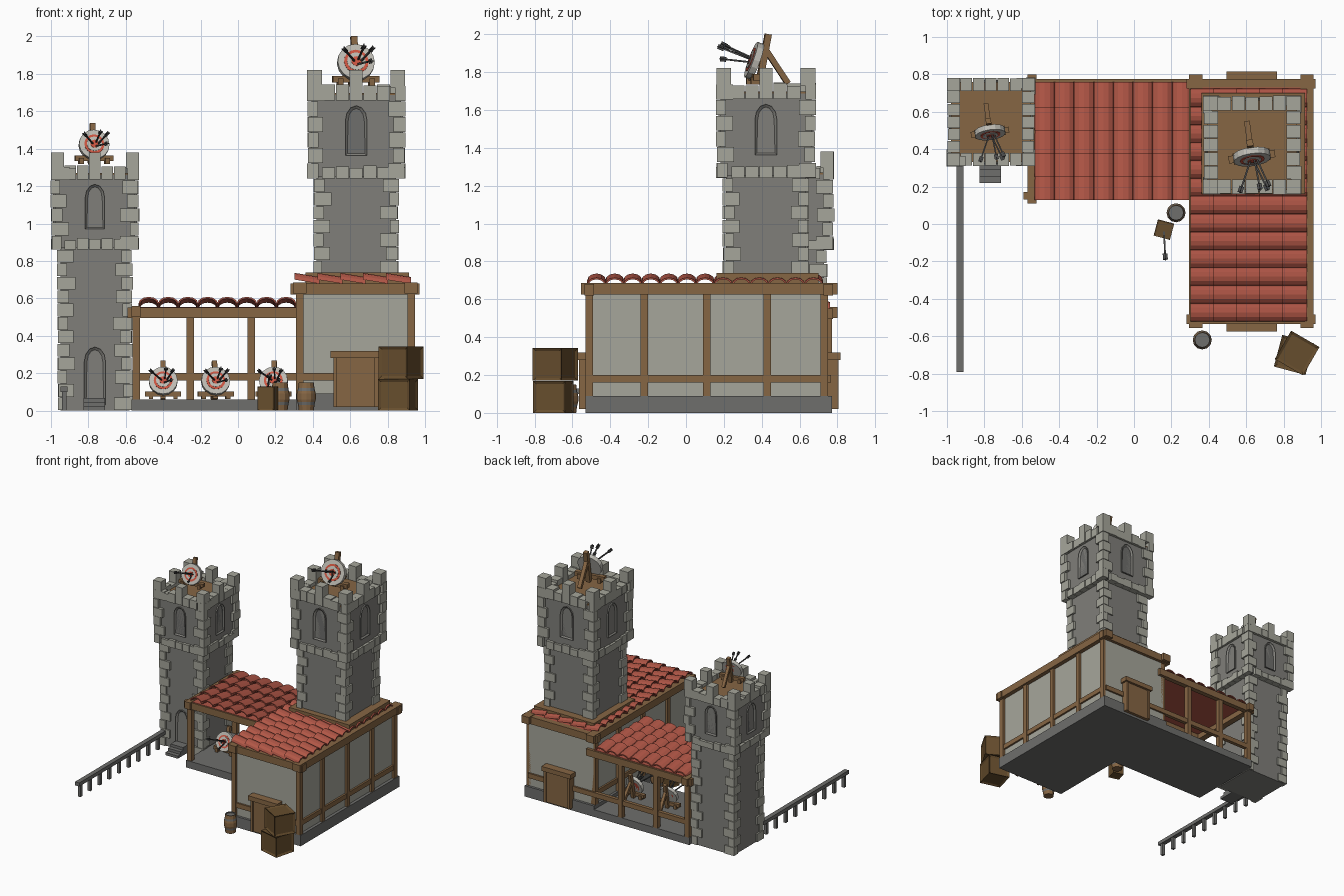
import bpy, bmesh, math, random
from mathutils import Matrix, Vector

if "Cube" in bpy.data.objects:
    bpy.data.objects.remove(bpy.data.objects["Cube"])
random.seed(4)

def srgb(r, g, b):
    return tuple(((c / 255 + 0.055) / 1.055) ** 2.4 for c in (r, g, b)) + (1,)

MATS = {}
for n, c in {"light_stone": (166, 166, 155), "dark_stone": (128, 127, 122), "base_stone": (110, 110, 108),
             "wood": (134, 102, 68), "crate_wood": (102, 77, 45), "roof_red": (176, 86, 70),
             "target_white": (190, 188, 180), "target_red": (205, 85, 65), "iron": (72, 72, 72)}.items():
    MATS[n] = bpy.data.materials.new(n)
    MATS[n].diffuse_color = srgb(*c)

def finish(name, bm, *mats):
    bmesh.ops.recalc_face_normals(bm, faces=bm.faces[:])
    me = bpy.data.meshes.new(name)
    bm.to_mesh(me)
    bm.free()
    for m in mats:
        me.materials.append(MATS[m])
    ob = bpy.data.objects.new(name, me)
    bpy.context.collection.objects.link(ob)
    return ob

def box(bm, x0, x1, y0, y1, z0, z1, M=Matrix()):
    S = Matrix.Diagonal((abs(x1 - x0), abs(y1 - y0), abs(z1 - z0), 1))
    T = Matrix.Translation(((x0 + x1) / 2, (y0 + y1) / 2, (z0 + z1) / 2))
    return bmesh.ops.create_cube(bm, size=1, matrix=M @ T @ S)

def boxes(name, mat, items, M=Matrix()):
    bm = bmesh.new()
    for b in items:
        box(bm, *b, M)
    return finish(name, bm, mat)

def rod(bm, p, q, w, M=Matrix()):
    p, q = Vector(p), Vector(q)
    R = (q - p).to_track_quat('Z', 'Y').to_matrix().to_4x4()
    box(bm, -w / 2, w / 2, -w / 2, w / 2, 0, (q - p).length, M @ Matrix.Translation(p) @ R)

def arch(name, M, w, z0, z1, y):
    """Arched opening: raised frame with a sunken panel, facing local -y."""
    bm = bmesh.new()
    r = w / 2
    pts = [(-r, z0), (r, z0)] + [(r * math.cos(a * math.pi / 6), z1 - 1.4 * r + 1.4 * r * math.sin(a * math.pi / 6))
                                 for a in range(7)]
    f = bm.faces.new([bm.verts.new((x, y, z)) for x, z in pts])
    g = bmesh.ops.extrude_face_region(bm, geom=[f])
    cap = [e for e in g["geom"] if isinstance(e, bmesh.types.BMFace)][0]
    bmesh.ops.translate(bm, verts=cap.verts[:], vec=(0, -0.014, 0))
    bm.normal_update()
    if cap.normal.y > 0:
        cap.normal_flip()
    bmesh.ops.inset_individual(bm, faces=[cap], thickness=w * 0.13, depth=-0.011)
    cap.material_index = 1
    bm.transform(M)
    finish(name, bm, "dark_stone", "base_stone")

def quoins(bm, H, z0, z1, n, M):
    h = (z1 - z0) / n
    for i in range(n):
        for j, (sx, sy) in enumerate(((1, 1), (-1, 1), (-1, -1), (1, -1))):
            a, b = (0.09, 0.055) if (i + j) % 2 else (0.055, 0.09)
            a += random.uniform(-.01, .01)
            o = H + random.uniform(-.005, .003)
            box(bm, sx * o, sx * (o - a), sy * o, sy * (o - b), z0 + i * h + .002, z0 + (i + 1) * h - .002, M)

def tower(name, x, y, H, z0, zm, zt):
    k = H / 0.235
    C = Matrix.Translation((x, y, 0))
    hs, low, floor = H - 0.035, zt - 0.075 * k, zt - 0.11 * k
    s, u = hs - 0.015, H - 0.022
    boxes(name + "_walls", "dark_stone", [(-s, s, -s, s, z0, zm + .02), (-u, u, -u, u, zm + .01, floor - .01)], C)
    boxes(name + "_floor", "wood", [(-u, u, -u, u, floor - .012, floor)], C)
    bm = bmesh.new()
    quoins(bm, hs, z0, zm, round((zm - z0) / .072), C)
    quoins(bm, H, zm, low, 6, C)
    t, e = 0.07 * k, H - 0.07 * k
    for r in range(4):
        R = C @ Matrix.Rotation(r * math.pi / 2, 4, 'Z')
        box(bm, -H, -e, -H, -e, low - .01, zt, R)                    # corner merlon
        for i in range(5):                                           # parapet and base band stones
            a, b = -e + i * e * .4, -e + (i + 1) * e * .4
            o = H + random.uniform(-.006, .002)
            box(bm, a + .002, b - .002, -o, -e, low - .07 * k, zt if i == 2 else low + random.uniform(-.012, .008), R)
            box(bm, a + .002, b - .002, -o, -e, zm, zm + .055 * k + random.uniform(-.008, .008), R)
        arch(name + "_window", R, 0.105 * k, zm + .11 * k, zm + .35 * k, -u + .003)
    finish(name + "_stones", bm, "light_stone")
    return C, s

def tiles(name, x0, y0, rows, pitch, cols, length, z, M):
    """Arched tiles: rows across local x, running along local y, lifted at the -y end."""
    bm = bmesh.new()
    n = 6
    for r in range(rows):
        for c in range(cols):
            ring = []
            for yy, up in ((y0 + c * length - .012, .022), (y0 + (c + 1) * length, .0)):
                for th in (0, .009):
                    ring.append([bm.verts.new((x0 + (r + .5) * pitch - (pitch * .52 - th) * math.cos(math.pi * i / n), yy,
                                               z + up + (.036 - th) * math.sin(math.pi * i / n))) for i in range(n + 1)])
            fo, fi, bo, bi = ring
            for i in range(n):
                for p, q in ((fo, bo), (bi, fi), (fi, fo), (bo, bi)):
                    bm.faces.new((p[i], p[i + 1], q[i + 1], q[i]))
            for i in (0, n):
                bm.faces.new((fo[i], bo[i], bi[i], fi[i]))
    bm.transform(M)
    finish(name, bm, "roof_red")

def arrow(bm, p, q, s, M):
    rod(bm, p, q, .009, M)
    p, q = Vector(p), Vector(q)
    R = (q - p).to_track_quat('Z', 'Y').to_matrix().to_4x4()
    T = M @ Matrix.Translation(q) @ R
    box(bm, -.013, .013, -.002, .002, -.035, 0, T)
    box(bm, -.002, .002, -.013, .013, -.035, 0, T)

def target(name, x, y, z, s, rot):
    M = Matrix.Translation((x, y, z)) @ Matrix.Rotation(math.radians(rot), 4, 'Z') @ Matrix.Scale(s, 4)
    D = M @ Matrix.Rotation(math.radians(-20), 4, 'X') @ Matrix.Rotation(math.pi / 2, 4, 'X')
    bm = bmesh.new()
    for i, (r, d) in enumerate(((.1, .018), (.066, .021), (.05, .024), (.027, .027))):   # rings
        old = set(bm.faces)
        bmesh.ops.create_cone(bm, cap_ends=True, segments=16, radius1=r, radius2=r, depth=d + .018,
                              matrix=D @ Matrix.Translation((0, 0, (d - .018) / 2)))
        for f in set(bm.faces) - old:
            f.material_index = i % 2
    finish(name + "_disc", bm, "target_white", "target_red")
    bm = bmesh.new()
    rod(bm, (0, .025, -.125), (0, .075, .14), .035, M)
    rod(bm, (0, .06, .06), (0, .18, -.12), .03, M)
    box(bm, -.125, .125, -.02, .02, -.105, -.07, M)
    for sx in (-1, 1):
        box(bm, sx * .07, sx * .1, -.03, .03, -.125, -.085, M)
    finish(name + "_stand", bm, "wood")
    bm = bmesh.new()
    for p, q in (((0, 0, 0), (-.09, -.18, .075)), ((.01, 0, .01), (.02, -.18, .09)),
                 ((.02, 0, 0), (.07, -.17, .08)), ((0, 0, -.01), (.06, -.19, .01))):
        arrow(bm, p, q, s, M)
    finish(name + "_arrows", bm, "iron")

def crate(name, x, y, z, s, rot, h):
    bm = bmesh.new()
    box(bm, -s / 2, s / 2, -s / 2, s / 2, 0, h)
    bm.normal_update()
    bmesh.ops.inset_individual(bm, faces=bm.faces[:], thickness=s * .12, depth=-s * .05)
    bm.transform(Matrix.Translation((x, y, z)) @ Matrix.Rotation(math.radians(rot), 4, 'Z'))
    finish(name, bm, "crate_wood")

def barrel(name, x, y):
    bm = bmesh.new()
    prof = [(0, .0), (.04, 0), (.044, .03), (.047, .045), (.051, .06), (.051, .09), (.047, .105), (.044, .12),
            (.04, .15), (.034, .15), (.034, .142), (0, .142)]
    vs = [bm.verts.new((r, 0, z)) for r, z in prof]
    es = [bm.edges.new(p) for p in zip(vs, vs[1:])]
    bmesh.ops.spin(bm, geom=vs + es, cent=(0, 0, 0), axis=(0, 0, 1), angle=2 * math.pi, steps=12)
    bmesh.ops.remove_doubles(bm, verts=bm.verts[:], dist=.0005)
    for f in bm.faces:
        zc = f.calc_center_median().z
        f.material_index = 1 if .03 < zc < .045 or .105 < zc < .12 or zc > .14 else 0
    bm.transform(Matrix.Translation((x, y, 0)))
    finish(name, bm, "wood", "base_stone")

# Towers with door and steps
C, s = tower("left_tower", -.765, .545, .235, 0, .86, 1.38)
arch("left_tower_door", C, .115, .03, .34, -s + .003)
boxes("door_steps", "base_stone", [(-.825, -.71, .22 + .035 * i, .37, 0, .022 * (i + 1)) for i in range(3)])
tower("right_tower", .632, .422, .262, .73, 1.24, 1.82)
boxes("right_tower_footing", "wood", [(.36, .915, .16, .70, .66, .738)])

# Foundations
boxes("house_foundation", "base_stone", [(.31, .95, -.53, .77, 0, .09)])
boxes("porch_foundation", "base_stone", [(-.57, .32, .13, .77, 0, .06)])

# House walls and timber frame
boxes("house_walls", "light_stone", [(.33, .925, -.51, .75, .08, .655)])
fr = []
for y in (-.51, -.22, .11, .43, .73):
    for x in (.33, .925):
        fr.append((x - .02, x + .02, y - .02, y + .02, .09, .64))
for x0, x1 in ((.315, .345), (.91, .94)):
    fr.append((x0, x1, -.51, .73, .16, .20))
    fr.append((x0 - .02, x1 + .02, -.555, .80, .625, .685))
for y0, y1 in ((-.525, -.495), (.735, .765)):
    fr.append((.33, .925, y0, y1, .16, .20))
    fr.append((.28, .97, y0 - .01, y1 + .01, .62, .68))
boxes("house_frame", "wood", fr)
for n, a in (("front", 1), ("back", -1)):
    y = -.51 if a > 0 else .75
    boxes(n + "_door", "wood", [(.51, .75, y, y - a * .045, .02, .285), (.495, .765, y, y - a * .065, .28, .318)]
          + [(.51 + i * .22, .53 + i * .22, y, y - a * .055, .02, .285) for i in range(2)])

# Porch frame
pf = [(x - .02, x + .02, .73, .77, .06, .51) for x in (-.545, -.255, .07)]
pf += [(-.565, -.525, .135, .175, .06, .51), (-.545, .33, .735, .765, .16, .20),
       (-.59, .33, .13, .17, .495, .552), (-.59, .38, .735, .775, .495, .552), (-.57, -.52, .11, .80, .50, .558)]
boxes("porch_frame", "wood", pf)

# Roofs
boxes("porch_roof_sheet", "roof_red", [(-.53, .31, .14, .76, .545, .555)])
tiles("porch_roof_tiles", -.53, .14, 8, .105, 5, .124, .55, Matrix())
boxes("house_roof_sheet", "roof_red", [(.32, .935, -.51, .73, .66, .68)])
tiles("house_roof_tiles", -.52, -.93, 13, .0955, 5, .122, .678,
      Matrix(((0, 1, 0, 1.245), (1, 0, 0, 0), (0, 0, 1, 0), (0, 0, 0, 1))))

# Fence
boxes("fence", "base_stone", [(-.95, -.912, -.79, .36, .10, .13)]
      + [(-.942, -.918, -.765 + i * .128, -.741 + i * .128, 0, .105) for i in range(9)])

# Targets
target("left_tower_target", -.77, .49, 1.42, .82, 8)
target("right_tower_target", .63, .36, 1.86, 1, 8)
for i, (x, r) in enumerate(((-.40, 0), (-.12, 6), (.19, -5))):
    target("porch_target_%d" % (i + 1), x, .40, .157, .77, r)

# Crates, barrels and loose arrow
crate("lower_crate", .855, -.70, 0, .175, -15, .168)
crate("upper_crate", .872, -.69, .17, .175, -30, .172)
crate("small_crate", .16, -.03, 0, .09, -15, .13)
barrel("yard_barrel", .225, .06)
barrel("front_barrel", .365, -.62)
bm = bmesh.new()
arrow(bm, (.16, -.04, .12), (.168, -.19, .19), 1, Matrix())
finish("loose_arrow", bm, "iron")

for m in bpy.data.materials:
    if m.users and not m.is_grease_pencil:
        m.use_nodes = True
        m.node_tree.nodes["Principled BSDF"].inputs["Base Color"].default_value = m.diffuse_color
